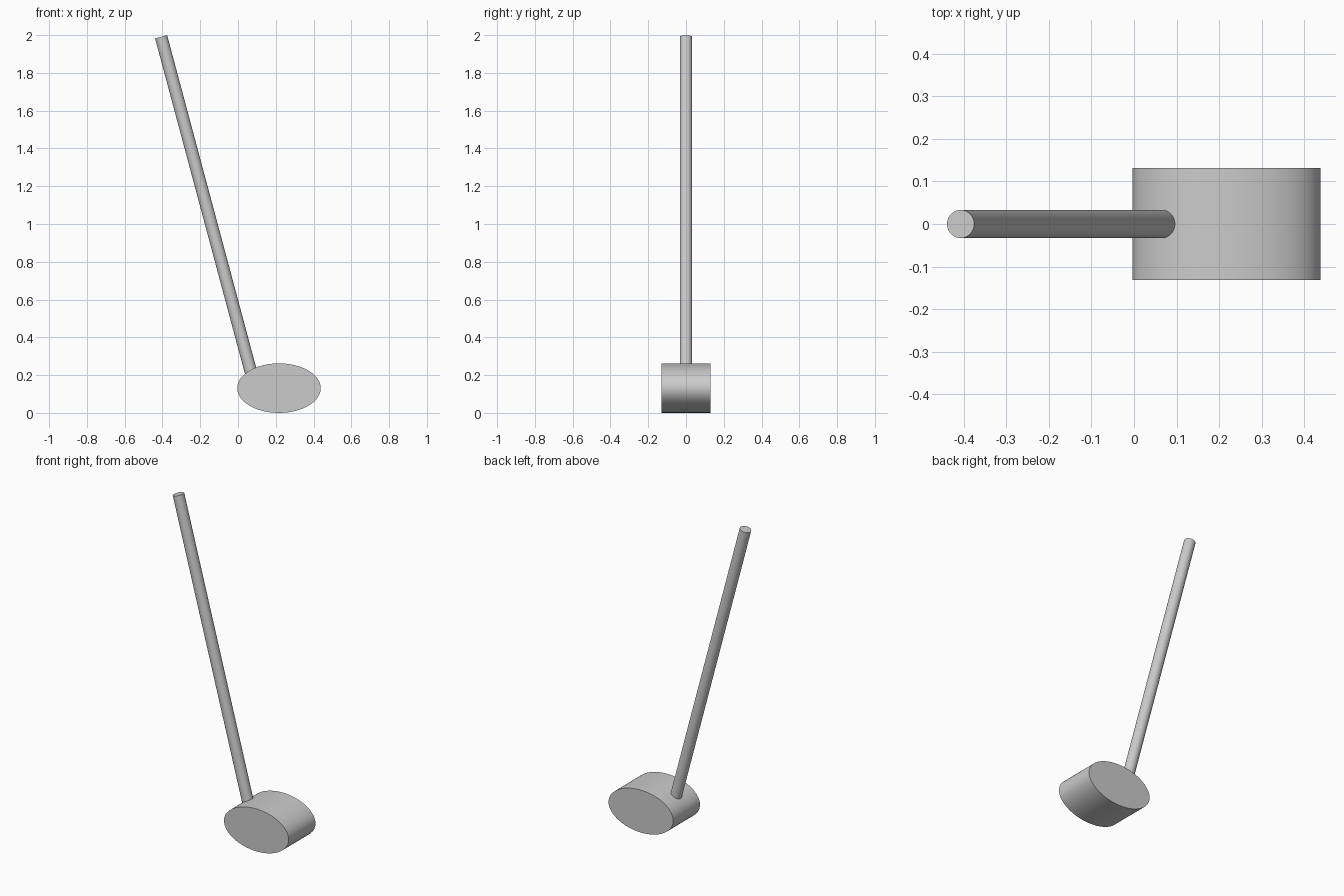
import bpy
from math import pi
from mathutils import Vector

if "Cube" in bpy.data.objects:
    bpy.data.objects.remove(bpy.data.objects["Cube"])


def rod(name, start, end, radius, sides=64):
    """Capped cylinder running between two points."""
    start, end = Vector(start), Vector(end)
    axis = end - start
    bpy.ops.mesh.primitive_cylinder_add(
        vertices=sides, radius=radius, depth=axis.length,
        location=(start + end) / 2,
        rotation=axis.to_track_quat('Z', 'Y').to_euler())
    obj = bpy.context.object
    obj.name = name
    return obj


def finish(obj):
    bpy.ops.object.transform_apply(location=False, rotation=True, scale=True)
    bpy.ops.object.shade_smooth_by_angle(angle=pi / 6)


# Mallet head: elliptical cylinder lying along y
bpy.ops.mesh.primitive_cylinder_add(
    vertices=96, radius=1, depth=0.262,
    location=(0.217, 0, 0.131), rotation=(pi / 2, 0, 0))
head = bpy.context.object
head.name = "head"
head.scale = (0.221, 0.131, 1)
finish(head)

# Shaft: leans back 15 degrees, its lower end sunk into the head
shaft = rod("shaft", (0.078, 0, 0.18), (-0.407, 0, 1.991), 0.033)
finish(shaft)
